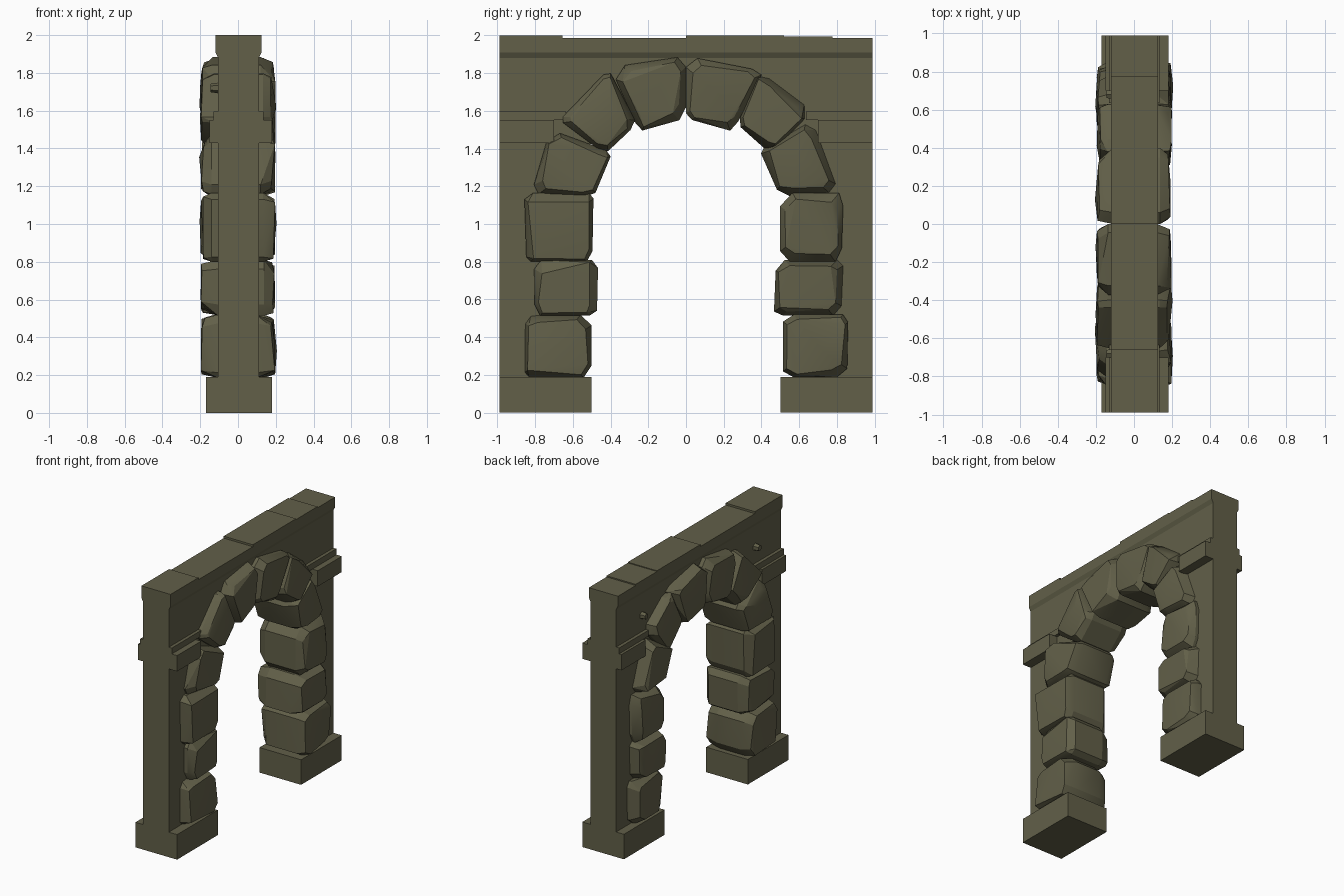
import bpy, bmesh, math, random
from mathutils import Vector

if "Cube" in bpy.data.objects:
    bpy.data.objects.remove(bpy.data.objects["Cube"])

random.seed(4)
mat = bpy.data.materials.new("olive stone")
mat.diffuse_color = (0.122, 0.116, 0.066, 1)
mat.use_nodes = True
mat.node_tree.nodes["Principled BSDF"].inputs["Base Color"].default_value = mat.diffuse_color


def finish(bm, name):
    bmesh.ops.recalc_face_normals(bm, faces=bm.faces)
    me = bpy.data.meshes.new(name)
    bm.to_mesh(me)
    bm.free()
    me.materials.append(mat)
    ob = bpy.data.objects.new(name, me)
    bpy.context.collection.objects.link(ob)
    return ob


def box(name, x0, x1, y0, y1, z0, z1):
    bm = bmesh.new()
    bmesh.ops.create_cube(bm, size=1)
    for v in bm.verts:
        v.co = ((x0 + x1) / 2 + v.co.x * (x1 - x0),
                (y0 + y1) / 2 + v.co.y * (y1 - y0),
                (z0 + z1) / 2 + v.co.z * (z1 - z0))
    return finish(bm, name)


def extrude(name, pts, direction):
    bm = bmesh.new()
    f = bm.faces.new([bm.verts.new(p) for p in pts])
    r = bmesh.ops.extrude_face_region(bm, geom=[f])
    bmesh.ops.translate(bm, vec=direction,
                        verts=[g for g in r["geom"] if isinstance(g, bmesh.types.BMVert)])
    return finish(bm, name)


END = 0.988

# wall slab with arched opening (its edge is hidden inside the stones)
outline = [(-END, 0), (-END, 1.9), (END, 1.9), (END, 0), (0.62, 0)]
for i in range(17):
    a = math.pi * i / 16
    outline.append((0.62 * math.cos(a), 1.05 + 0.65 * math.sin(a)))
outline.append((-0.62, 0))
extrude("wall", [(-0.105, y, z) for y, z in outline], (0.215, 0, 0))

# coping along the top, with a tapered underside
coping = [(-0.105, 1.88), (-0.12, 1.91), (-0.12, 1.985), (0.125, 1.985), (0.125, 1.91), (0.11, 1.88)]
extrude("coping", [(x, -END, z) for x, z in coping], (0, 2 * END, 0))
# slightly raised slabs on the coping
for y0, y1, top in ((-END, -0.655, 2.0), (0, 0.52, 2.0), (0.52, 0.775, 1.994)):
    box("coping_slab", -0.12, 0.125, y0, y1, 1.95, top)

for s in (-1, 1):
    # pier base
    box("pier_base", -0.17, 0.18, *sorted((s * END, s * 0.5)), 0, 0.19)
    # stepped string course
    box("ledge_lower", -0.15, 0.18, *sorted((s * END, s * 0.70)), 1.43, 1.55)
    box("ledge_upper", -0.13, 0.135, *sorted((s * END, s * 0.635)), 1.55, 1.595)
    # small peg on the rear face
    bm = bmesh.new()
    bmesh.ops.create_cone(bm, cap_ends=True, segments=6, radius1=0.03, radius2=0.022, depth=0.05)
    for v in bm.verts:
        v.co = (-0.12 - v.co.z, s * 0.68 + v.co.x, 1.72 + v.co.y)
    finish(bm, "wall_peg")


def stone(corners):
    """Rough hewn block: chamfered outline, smaller uneven faces at both ends."""
    c = [Vector(p) for p in corners]
    mid = sum(c, Vector((0, 0))) / 4
    ring = []
    for i in range(4):
        for j in (i - 1, (i + 1) % 4):
            ring.append(c[i].lerp(c[j], random.uniform(0.06, 0.2)))
    bm = bmesh.new()
    for side in (-1, 1):
        inner = random.uniform(0.09, 0.14)
        for p in ring:
            bm.verts.new((side * inner, *p))
            q = mid + (p - mid) * random.uniform(0.72, 0.92)
            bm.verts.new((side * random.uniform(0.172, 0.198), *q))
        q = mid + Vector((random.uniform(-.06, .06), random.uniform(-.06, .06)))
        bm.verts.new((side * random.uniform(0.19, 0.207), *q))
    r = bmesh.ops.convex_hull(bm, input=bm.verts)
    loose = {g for g in r["geom_interior"] + r["geom_unused"] if isinstance(g, bmesh.types.BMVert)}
    bmesh.ops.delete(bm, geom=list(loose), context="VERTS")
    bmesh.ops.dissolve_limit(bm, angle_limit=0.08, verts=bm.verts, edges=bm.edges)
    ob = finish(bm, "arch_stone")
    bpy.ops.object.select_all(action="DESELECT")
    ob.select_set(True)
    bpy.context.view_layer.objects.active = ob
    bpy.ops.object.shade_smooth_by_angle(angle=math.radians(20))


# pier stones: y and z limits
for y0, y1, z0, z1 in ((-0.86, -0.50, 0.185, 0.52), (-0.81, -0.465, 0.515, 0.81), (-0.86, -0.49, 0.80, 1.165),
                       (0.49, 0.835, 0.80, 1.165), (0.465, 0.835, 0.515, 0.81), (0.50, 0.86, 0.185, 0.52)):
    w = 0.015
    stone([(y0 + random.uniform(0, w), z0), (y1 - random.uniform(0, w), z0),
           (y1, z1), (y0 + random.uniform(0, w), z1)])

# arch stones: outer pair then inner pair of corners
for q in (
    ((-0.82, 1.16), (-0.72, 1.50), (-0.39, 1.38), (-0.49, 1.14)),
    ((-0.67, 1.55), (-0.41, 1.82), (-0.26, 1.53), (-0.43, 1.37)),
    ((-0.40, 1.83), (0.0, 1.89), (0.0, 1.56), (-0.25, 1.49)),
    ((0.0, 1.89), (0.41, 1.81), (0.25, 1.49), (0.0, 1.56)),
    ((0.39, 1.81), (0.67, 1.60), (0.45, 1.37), (0.27, 1.53)),
    ((0.67, 1.55), (0.81, 1.17), (0.50, 1.14), (0.39, 1.39)),
):
    stone(q)
